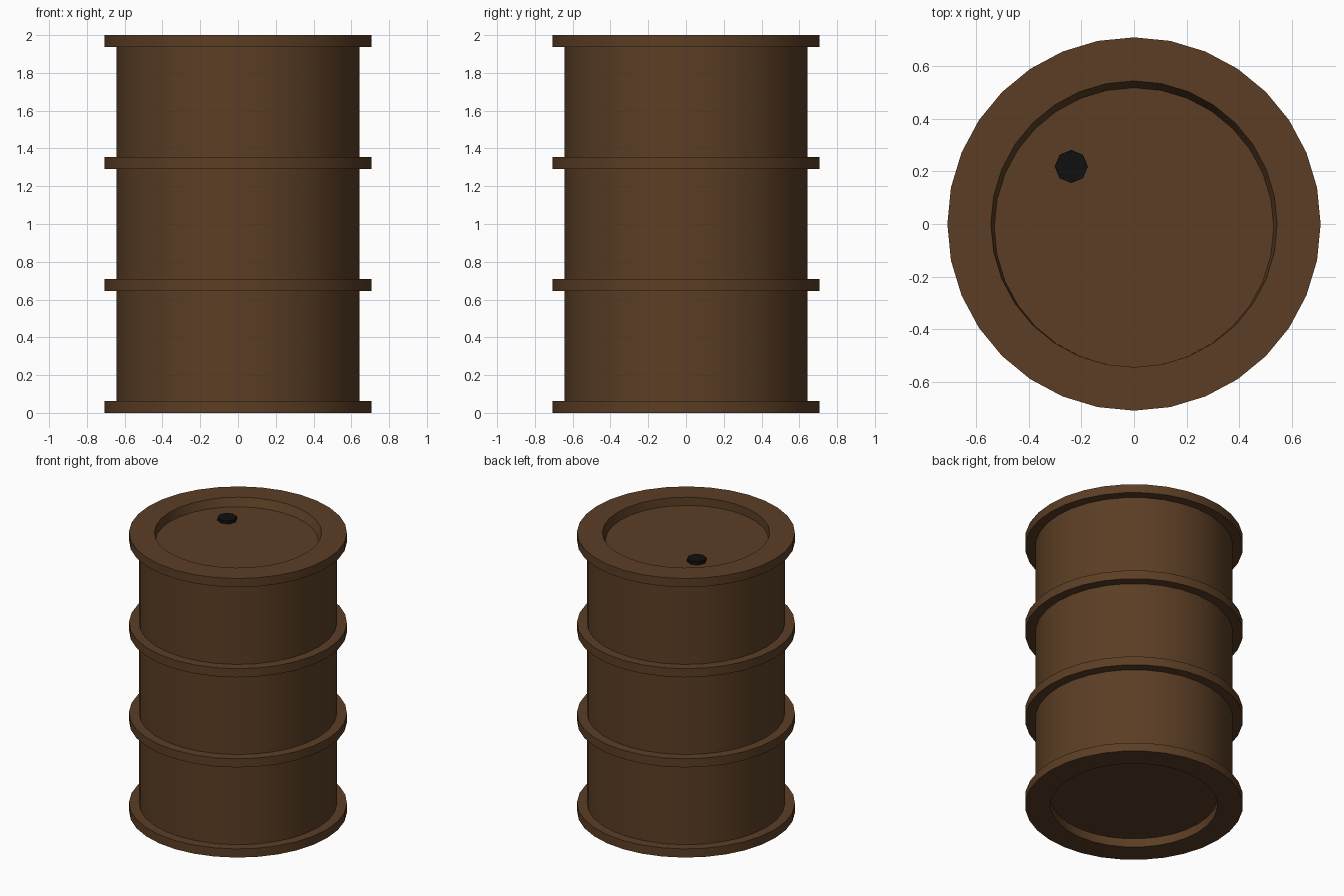
import bpy, bmesh
from math import sin, cos, pi

if "Cube" in bpy.data.objects:
    bpy.data.objects.remove(bpy.data.objects["Cube"])


def material(name, color):
    m = bpy.data.materials.new(name)
    m.diffuse_color = color
    m.use_nodes = True
    m.node_tree.nodes["Principled BSDF"].inputs["Base Color"].default_value = m.diffuse_color
    return m


def lathe(name, rings, sides, mat, center=(0, 0)):
    """Closed turned solid from rings of (radius, z, y shift)."""
    bm = bmesh.new()
    loops = []
    for r, z, dy in rings:
        loops.append([bm.verts.new((center[0] + r * cos(2 * pi * i / sides),
                                    center[1] + r * sin(2 * pi * i / sides) + dy, z))
                      for i in range(sides)])
    for a, b in zip(loops, loops[1:]):
        for i in range(sides):
            j = (i + 1) % sides
            bm.faces.new((a[i], a[j], b[j], b[i]))
    bm.faces.new(loops[0][::-1])
    bm.faces.new(loops[-1])
    bmesh.ops.recalc_face_normals(bm, faces=bm.faces)
    me = bpy.data.meshes.new(name)
    bm.to_mesh(me)
    bm.free()
    ob = bpy.data.objects.new(name, me)
    bpy.context.collection.objects.link(ob)
    me.materials.append(mat)
    return ob


rust = material("rust_brown", (0.105, 0.048, 0.018, 1))
black = material("black", (0.005, 0.005, 0.005, 1))

BODY, RIM, INNER, BAND = 0.643, 0.708, 0.543, 0.062

# Drum shell: recessed bottom, four bands with straight walls between, recessed lid
rings = [(INNER, BAND, 0), (INNER, 0, 0)]
for k in range(4):
    z = k * (2 - BAND) / 3
    if k:
        rings.append((BODY, z, 0))
    rings += [(RIM, z, 0), (RIM, z + BAND, 0)]
    if k < 3:
        rings.append((BODY, z + BAND, 0))
rings += [(INNER, 2, 0), (0.53, 1.942, -0.013)]
drum = lathe("drum_shell", rings, 32, rust)

# Round sides shaded smooth, edges kept sharp
bpy.context.view_layer.objects.active = drum
drum.select_set(True)
bpy.ops.object.shade_smooth_by_angle(angle=pi / 6)

# Bung cap on the lid
lathe("bung_cap", [(0.063, 1.93, 0), (0.063, 1.965, 0)], 8, black, (-0.238, 0.218))
